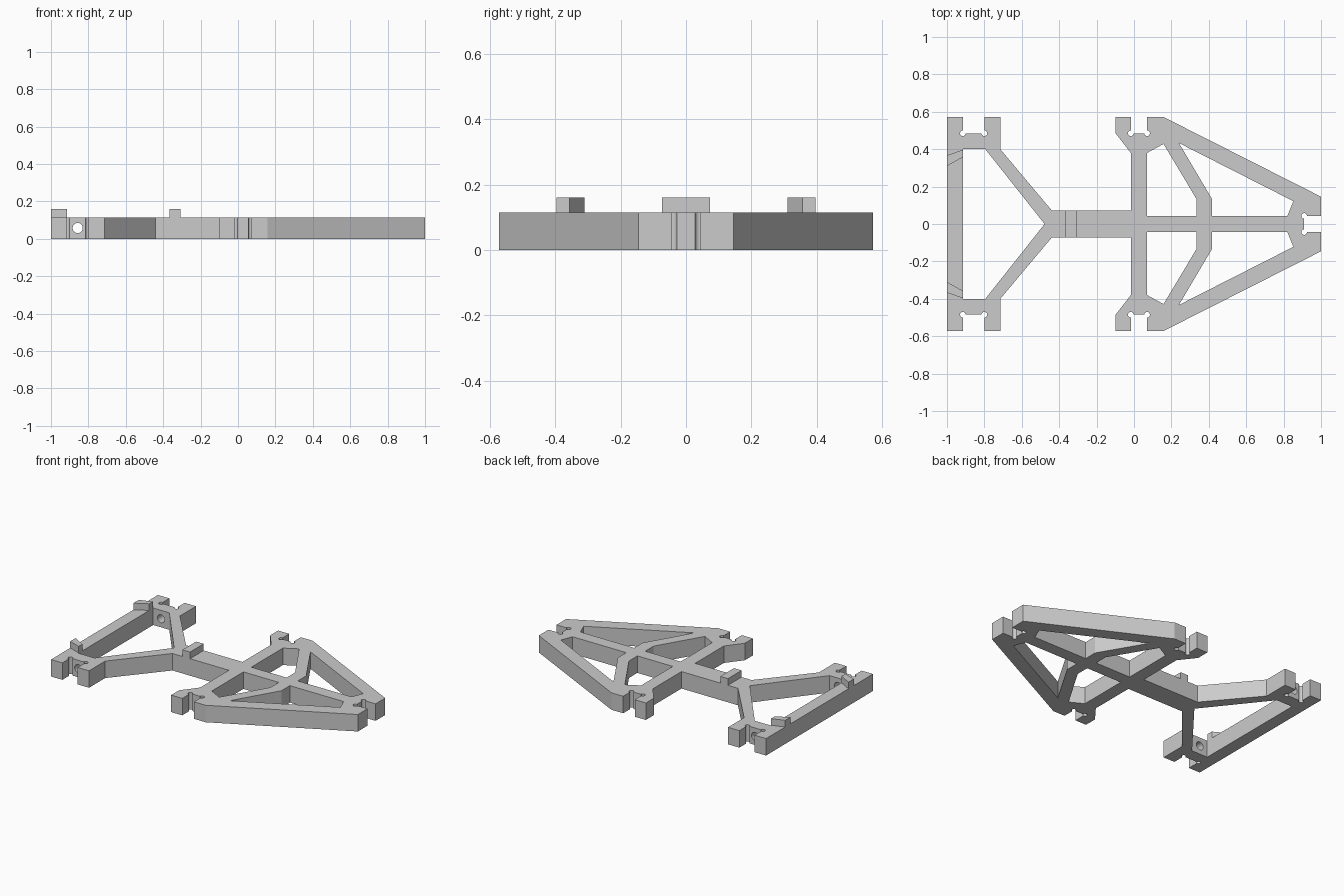
import bpy, bmesh, math
from mathutils import Matrix

if "Cube" in bpy.data.objects:
    bpy.data.objects.remove(bpy.data.objects["Cube"])

THICK, TOP = 0.115, 0.16

grey = bpy.data.materials.new("plain grey")
grey.use_nodes = True
colour = (0.6, 0.6, 0.6, 1)
grey.diffuse_color = colour
grey.node_tree.nodes["Principled BSDF"].inputs["Base Color"].default_value = colour


def add_object(name, bm):
    bmesh.ops.recalc_face_normals(bm, faces=bm.faces)
    mesh = bpy.data.meshes.new(name)
    bm.to_mesh(mesh)
    bm.free()
    mesh.materials.append(grey)
    ob = bpy.data.objects.new(name, mesh)
    bpy.context.collection.objects.link(ob)
    return ob


def prism(name, points, z0, z1):
    bm = bmesh.new()
    face = bm.faces.new([bm.verts.new((x, y, z0)) for x, y in points])
    ext = bmesh.ops.extrude_face_region(bm, geom=[face])["geom"]
    top = [v for v in ext if isinstance(v, bmesh.types.BMVert)]
    bmesh.ops.translate(bm, verts=top, vec=(0, 0, z1 - z0))
    return add_object(name, bm)


def cylinder(name, centre, radius, depth, turn=0):
    bm = bmesh.new()
    matrix = Matrix.Translation(centre) @ Matrix.Rotation(turn, 4, "X")
    bmesh.ops.create_cone(bm, cap_ends=True, segments=32, radius1=radius,
                          radius2=radius, depth=depth, matrix=matrix)
    return add_object(name, bm)


def flip(points):
    return [(x, -y) for x, y in reversed(points)]


# Frame outline, one half from the nose notch to the tail, then mirrored
half = [(0.91, 0.043), (1, 0.043), (1, 0.146), (0.158, 0.572), (0.07, 0.572),
        (0.07, 0.485), (-0.017, 0.485), (-0.017, 0.572), (-0.10, 0.572),
        (-0.10, 0.487), (-0.017, 0.38), (-0.017, 0.073), (-0.44, 0.073),
        (-0.715, 0.40), (-0.715, 0.572), (-0.80, 0.572), (-0.80, 0.485),
        (-0.915, 0.485), (-0.915, 0.572), (-1, 0.572)]
frame = prism("frame", half + flip(half), 0, THICK)

# Windows between the struts
tail_half = [(-0.915, 0.40), (-0.795, 0.40)]
inner = [(0.07, 0.042), (0.335, 0.042), (0.335, 0.132), (0.158, 0.428), (0.07, 0.38)]
outer = [(0.418, 0.042), (0.82, 0.042), (0.852, 0.122), (0.24, 0.433), (0.418, 0.132)]
windows = [tail_half + [(-0.478, 0)] + flip(tail_half),
           inner, flip(inner), outer, flip(outer)]
cutters = [prism("window_cutter", w, -0.1, 0.3) for w in windows]

# Round reliefs in the notch corners
for x, y in [(-0.915, 0.485), (-0.80, 0.485), (-0.017, 0.485), (0.07, 0.485), (0.91, 0.043)]:
    for side in (1, -1):
        cutters.append(cylinder("relief_cutter", (x, side * y, 0.1), 0.015, 0.5))

# Bolt hole through both tail brackets
cutters.append(cylinder("bolt_cutter", (-0.857, 0, 0.058), 0.027, 1.06, math.pi / 2))

bpy.context.view_layer.objects.active = frame
for cutter in cutters:
    cutter.hide_render = True
    mod = frame.modifiers.new("cut", "BOOLEAN")
    mod.operation, mod.solver, mod.object = "DIFFERENCE", "EXACT", cutter
    bpy.ops.object.modifier_apply(modifier=mod.name)
    bpy.data.objects.remove(cutter)

# Raised stops on the spine and the tail bar
prism("spine_stop", [(-0.365, -0.073), (-0.308, -0.073), (-0.308, 0.073), (-0.365, 0.073)],
      THICK, TOP)
stop = [(-1, 0.31), (-0.915, 0.357), (-0.915, 0.397), (-1, 0.367)]
prism("left_tail_stop", stop, THICK, TOP)
prism("right_tail_stop", flip(stop), THICK, TOP)

# Smooth only the round holes
bpy.ops.object.select_all(action="DESELECT")
frame.select_set(True)
bpy.ops.object.shade_smooth_by_angle(angle=math.radians(20))
